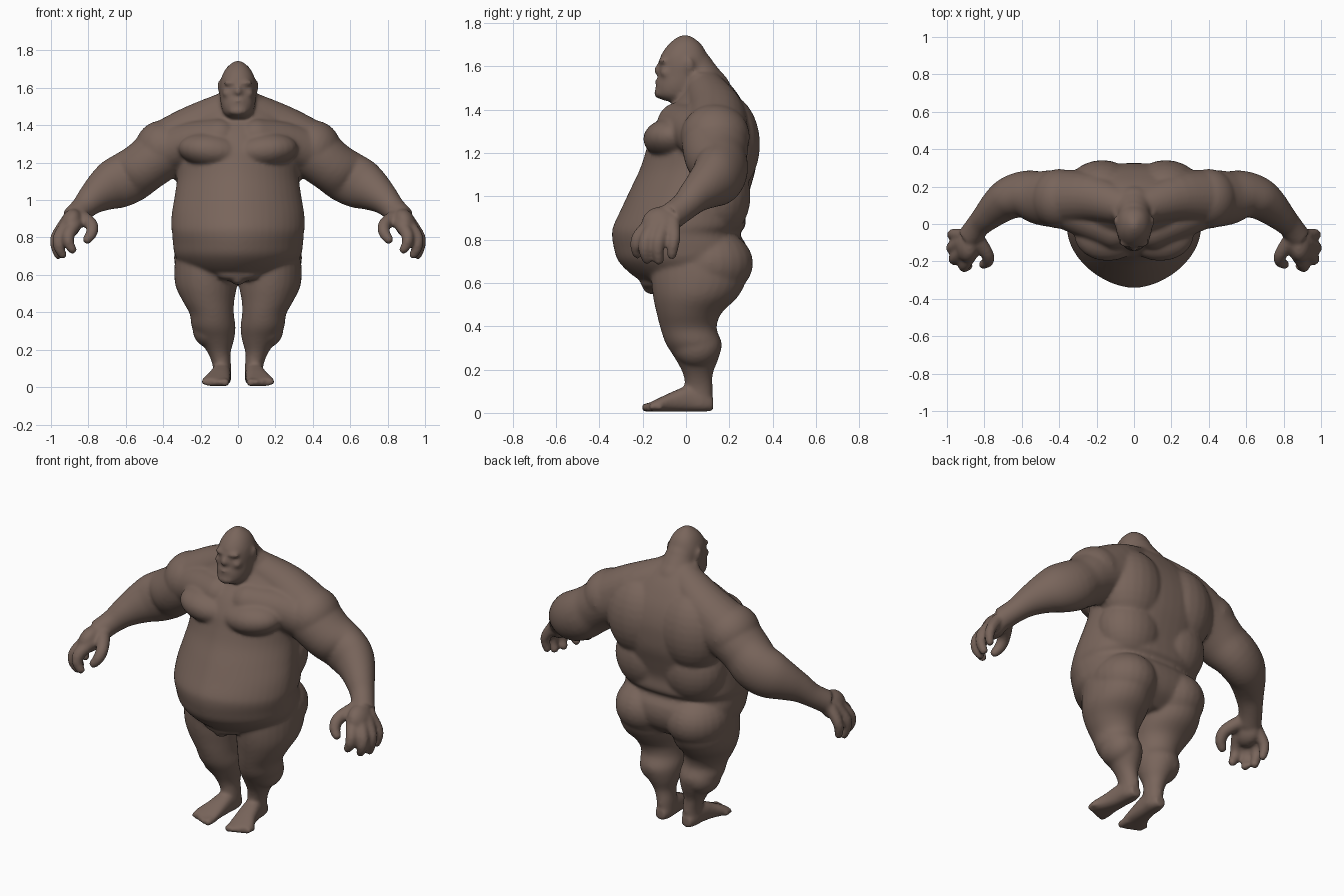
import bpy, bmesh, math
from mathutils import Vector, Matrix

skin = bpy.data.materials.new("brown skin")
skin.diffuse_color = (0.19, 0.13, 0.105, 1)
bm = bmesh.new()


def smooth_rows(rows, steps=4):
    """Catmull-Rom interpolation of section rows."""
    rows = [Vector(r) for r in rows]
    out = []
    for i in range(len(rows) - 1):
        a, b = rows[max(i - 1, 0)], rows[i]
        c, d = rows[i + 1], rows[min(i + 2, len(rows) - 1)]
        for s in range(steps):
            t = s / steps
            out.append(0.5 * (2 * b + (c - a) * t + (2 * a - 5 * b + 4 * c - d) * t * t
                              + (3 * b - a - 3 * c + d) * t ** 3))
    return out + [rows[-1]]


def loft(rows, sides, axis=None, n=28, power=(2.0, 2.0)):
    """Closed skin over sections (x, y, z, r1, r2); power is (positive half, negative half)."""
    rows = smooth_rows(rows)
    for sx in sides:
        rings = []
        for i, r in enumerate(rows):
            c = Vector(r[:3])
            if axis == 'Z':
                u, v = Vector((1, 0, 0)), Vector((0, 1, 0))
            elif axis == 'Y':
                u, v = Vector((1, 0, 0)), Vector((0, 0, 1))
            else:
                t = Vector(rows[min(i + 1, len(rows) - 1)][:3]) - Vector(rows[max(i - 1, 0)][:3])
                u = t.cross(Vector((0.2, 1, 0.1))).normalized()
                v = t.cross(u).normalized()
            ring = []
            for k in range(n):
                a = math.tau * k / n
                ca, sa = math.cos(a), math.sin(a)
                e = 2 / power[0 if sa >= 0 else 1]
                p = c + u * math.copysign(abs(ca) ** e, ca) * r[3] \
                      + v * math.copysign(abs(sa) ** e, sa) * r[4]
                ring.append(bm.verts.new((p.x * sx, p.y, p.z)))
            rings.append(ring)
        for a, b in zip(rings, rings[1:]):
            for k in range(n):
                bm.faces.new((a[k], a[(k + 1) % n], b[(k + 1) % n], b[k]))
        bm.faces.new(rings[0])
        bm.faces.new(rings[-1])


def tube(pts, sides=(1, -1), n=16):
    """Round limb through (x, y, z, radius) with ball ends."""
    loft([(*p, p[3]) for p in pts], sides, n=n)
    for p in (pts[0], pts[-1]):
        blob(p[:3], (p[3],) * 3, sides)


def blob(c, r, sides=(1, -1), tilt=0):
    """Ellipsoid muscle mass, tilt in degrees around y."""
    for sx in sides:
        m = Matrix.Translation((c[0] * sx, c[1], c[2])) @ \
            Matrix.Rotation(math.radians(tilt * sx), 4, 'Y') @ Matrix.Diagonal((*r, 1))
        bmesh.ops.create_uvsphere(bm, u_segments=24, v_segments=16, radius=1, matrix=m)


# torso: height, half width, front y, back y
torso = [(.57, .17, -.14, .18), (.63, .28, -.24, .255), (.70, .335, -.312, .285),
         (.77, .348, -.335, .28), (.825, .352, -.342, .25), (.865, .358, -.335, .275),
         (.94, .352, -.30, .272), (1.03, .337, -.258, .295), (1.12, .325, -.215, .32),
         (1.20, .325, -.188, .326), (1.28, .33, -.165, .322), (1.36, .32, -.12, .30),
         (1.43, .27, -.06, .265), (1.50, .18, -.02, .218), (1.57, .11, -.02, .15)]
loft([(0, (f + b) / 2, z, w, (b - f) / 2) for z, w, f, b in torso], (1,), 'Z', 48, (2.4, 1.75))
# back muscles, leaving a shallow spine groove
blob((.17, .17, 1.24), (.20, .172, .24))
blob((.15, .14, 1.00), (.19, .158, .20))
# chest and front of shoulder
blob((.14, -.06, 1.265), (.18, .138, .095), tilt=-6)
tube([(.10, -.03, 1.33, .105), (.24, .03, 1.31, .11), (.36, .09, 1.27, .12)], n=24)
# hips and buttocks
blob((.165, .11, .69), (.178, .20, .16))
blob((.18, .06, .62), (.158, .20, .16))
# loin fold
blob((0, -.14, .60), (.12, .07, .035), (1,))
blob((0, -.14, .575), (.04, .06, .03), (1,))
# trapezius and deltoid
tube([(.05, .09, 1.49, .095), (.22, .14, 1.385, .13), (.38, .14, 1.28, .15)], n=24)
blob((.40, .135, 1.275), (.15, .16, .152), tilt=30)

# arm, taller than deep at the elbow
loft([(.28, .14, 1.31, .15, .15), (.40, .135, 1.255, .148, .155), (.50, .14, 1.18, .138, .145),
      (.58, .16, 1.125, .142, .125), (.66, .14, 1.085, .136, .115), (.72, .10, 1.05, .112, .10),
      (.78, .045, 1.005, .084, .08), (.83, -.005, .955, .066, .066), (.88, -.07, .905, .064, .064)],
     (1, -1), n=32)
# hand
blob((.893, -.115, .875), (.058, .09, .08), tilt=-20)
fingers = [
    [(.84, -.08, .91, .042), (.785, -.16, .87, .036), (.782, -.20, .825, .032), (.805, -.215, .79, .026)],
    [(.87, -.16, .87, .037), (.905, -.215, .815, .034), (.905, -.228, .77, .030), (.885, -.225, .735, .024)],
    [(.91, -.14, .87, .037), (.955, -.18, .805, .034), (.958, -.19, .75, .030), (.938, -.18, .708, .024)],
    [(.925, -.10, .87, .037), (.972, -.125, .80, .032), (.974, -.13, .75, .028), (.96, -.125, .706, .024)],
    [(.92, -.06, .88, .034), (.966, -.055, .81, .030), (.973, -.06, .765, .026), (.966, -.065, .73, .023)]]
for f in fingers:
    tube(f)

# leg
loft([(.175, .05, .72, .155, .20), (.174, .06, .63, .167, .22), (.170, .045, .54, .164, .198),
      (.158, .014, .46, .138, .150), (.140, .012, .39, .118, .130), (.130, .036, .32, .117, .130),
      (.114, .05, .25, .092, .100), (.100, .055, .18, .060, .069), (.086, .06, .11, .049, .064),
      (.086, .06, .03, .049, .062)], (1, -1), 'Z')
# kneecap and calf
blob((.135, -.03, .39), (.09, .082, .075))
blob((.15, .05, .31), (.093, .112, .10))
# foot and toes
loft([(.086, .126, .040, .030, .030), (.086, .08, .052, .047, .047), (.09, .01, .064, .052, .059),
      (.10, -.06, .052, .060, .047), (.115, -.12, .038, .073, .033),
      (.12, -.17, .026, .074, .021)], (1, -1), 'Y', 28, (2.5, 2.5))
for i in range(5):
    r = .024 - .002 * i
    tube([(.07 + .026 * i, -.13, .028, r), (.068 + .029 * i, -.186 + .004 * i * i, .025, r * .9)])

# head: height, half width, front y, back y
head = [(1.44, .05, -.10, .02), (1.465, .078, -.135, .06), (1.51, .092, -.14, .09),
        (1.56, .096, -.128, .108), (1.61, .097, -.124, .108), (1.655, .089, -.114, .097),
        (1.70, .067, -.082, .072), (1.73, .037, -.047, .037), (1.745, .012, -.017, .008)]
loft([(0, (f + b) / 2, z, w, (b - f) / 2) for z, w, f, b in head], (1,), 'Z', 32, (2.2, 2.1))
# neck
tube([(0, .045, 1.59, .085), (0, .095, 1.48, .115)], (1,), 24)
# brow, nose, cheeks, mouth, chin, ears
blob((.035, -.105, 1.625), (.042, .022, .016), tilt=-4)
tube([(0, -.118, 1.615, .012), (0, -.134, 1.58, .017)], (1,))
blob((.014, -.124, 1.576), (.014, .014, .011))
blob((.05, -.09, 1.57), (.035, .03, .026))
blob((0, -.122, 1.53), (.04, .022, .010), (1,))
blob((0, -.12, 1.475), (.05, .028, .024), (1,))
blob((.095, .015, 1.60), (.014, .025, .04), tilt=8)

# fuse all masses into one smooth body
bmesh.ops.recalc_face_normals(bm, faces=bm.faces[:])
mesh = bpy.data.meshes.new("body")
bm.to_mesh(mesh)
bm.free()
mesh.materials.append(skin)
body = bpy.data.objects.new("body", mesh)
bpy.context.collection.objects.link(body)
bpy.context.view_layer.objects.active = body
body.select_set(True)
fuse = body.modifiers.new("fuse", 'REMESH')
fuse.mode = 'VOXEL'
fuse.voxel_size = .0095
fuse.use_smooth_shade = True
soft = body.modifiers.new("soften", 'SMOOTH')
soft.factor = .5
soft.iterations = 10
for name in ("fuse", "soften"):
    bpy.ops.object.modifier_apply(modifier=name)
for p in body.data.polygons:
    p.use_smooth = True
